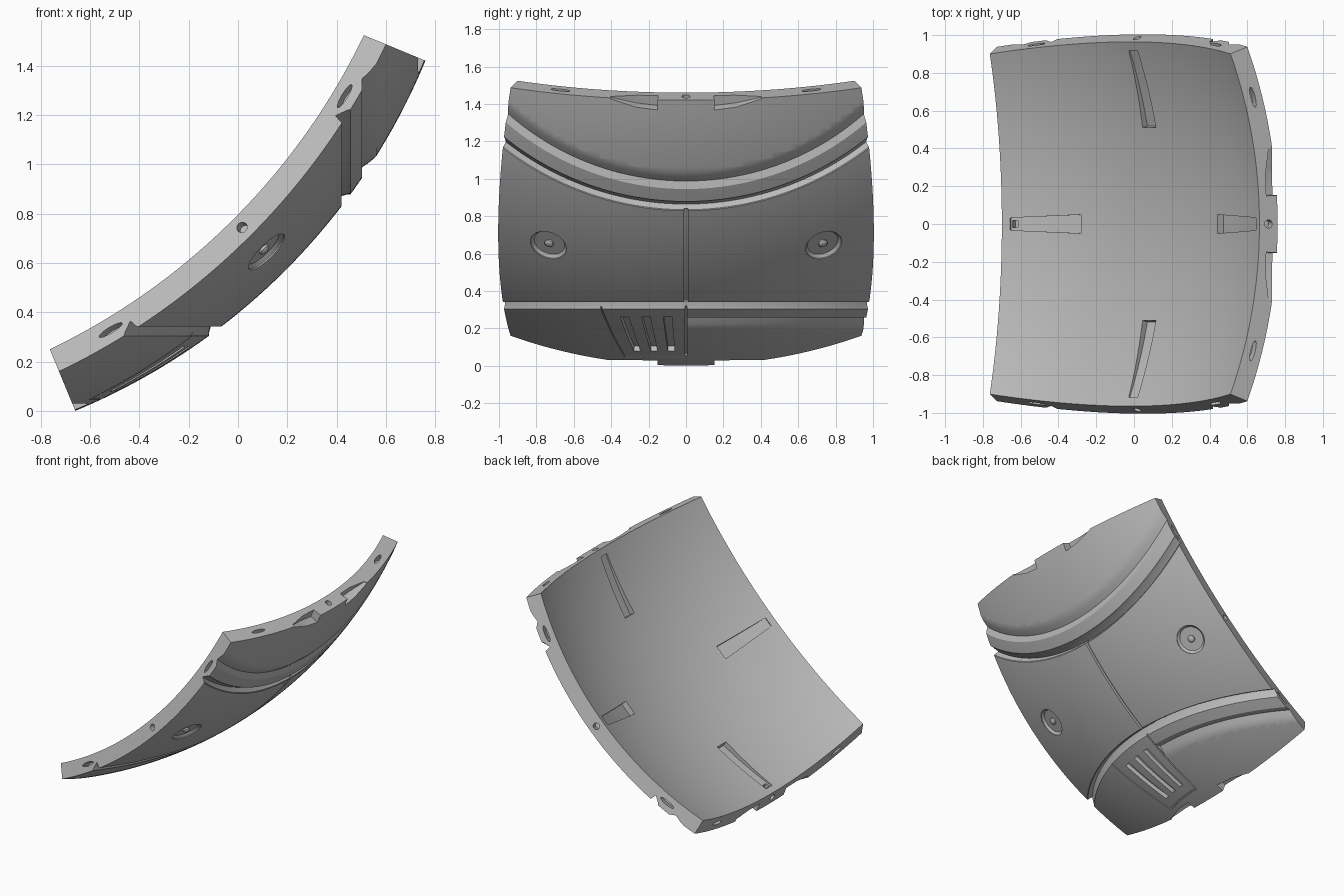
import bpy
import bmesh
from math import sin, cos, tan, pi, radians, acos
from mathutils import Vector

if "Cube" in bpy.data.objects:
    bpy.data.objects.remove(bpy.data.objects["Cube"], do_unlink=True)

# Sphere the panel is cut from, and the panel's own axes
C = Vector((-1.664, 0, 2.425))
R, RI = 2.624, 2.52
MID = (R + RI) / 2
HALF = 22.5
U = Vector((1, 0, -1)).normalized()
V = Vector((0, 1, 0))
W = Vector((1, 0, 1)).normalized()

grey = bpy.data.materials.new("plain grey")
grey.use_nodes = True
grey.diffuse_color = (0.5, 0.5, 0.5, 1)
grey.node_tree.nodes["Principled BSDF"].inputs["Base Color"].default_value = (0.5, 0.5, 0.5, 1)


def facing(edge, p, q):
    """Direction p degrees towards an edge (0 to 3) and q degrees along it."""
    a = edge * pi / 2
    e, f = W * cos(a) + V * sin(a), V * cos(a) - W * sin(a)
    return (U + e * tan(radians(p)) + f * tan(radians(q))).normalized()


def meridian(theta, h):
    """Direction around the vertical axis, at depth h below the centre."""
    phi, t = acos(h / R), radians(theta)
    return Vector((sin(phi) * cos(t), sin(phi) * sin(t), -cos(phi)))


def spread(a, b, n):
    return [a + (b - a) * i / n for i in range(n + 1)]


cutters = [bmesh.new() for _ in range(3)]


def loft(bm, sections):
    """Closed solid through a row of equal loops."""
    rows = [[bm.verts.new(p) for p in s] for s in sections]
    n = len(rows[0])
    for a, b in zip(rows, rows[1:]):
        for i in range(n):
            bm.faces.new((a[i], a[(i + 1) % n], b[(i + 1) % n], b[i]))
    bm.faces.new(rows[0][::-1])
    bm.faces.new(rows[-1])


def strip(bm, pairs, lows, highs):
    """Radial slot through pairs of directions, between two radii."""
    loft(bm, [[C + a * lo, C + b * lo, C + b * hi, C + a * hi]
              for (a, b), lo, hi in zip(pairs, lows, highs)])


def thin_slot(bm, pairs, depth):
    strip(bm, pairs, [R - depth] * len(pairs), [R + 0.04] * len(pairs))


def ring_groove(profile, upright, start, end):
    """Groove turned about the x axis, or about the vertical one."""
    rows = []
    for deg in spread(start, end, 72):
        t = radians(deg)
        if upright:
            rows.append([C + Vector((r * cos(t), r * sin(t), -h)) for h, r in profile])
        else:
            rows.append([C + Vector((h, r * sin(t), -r * cos(t))) for h, r in profile])
    loft(cutters[0], rows)


# Panel joints and stepped grooves
joint = [(2.083, 1.66), (2.083, 1.59), (2.06, 1.56), (2.105, 1.547), (2.12, 1.546), (2.15, 1.66)]
step = [(2.167, 1.56), (2.167, 1.437), (2.2, 1.414), (2.225, 1.391), (2.3, 1.5)]
for upright in (False, True):
    ring_groove(joint, upright, -50, 50)
    ring_groove(step, upright, 0.3 if upright else -52, 52)

# Centre seam and the lines around the vent panel
thin_slot(cutters[1], [(facing(0, p, -0.22), facing(0, p, 0.22)) for p in spread(-7.7, 7.7, 14)], 0.02)
thin_slot(cutters[1], [(facing(0, p, -0.1), facing(0, p, 0.1)) for p in spread(-19.5, -8.5, 10)], 0.012)
thin_slot(cutters[1], [(meridian(-17.2, h), meridian(-16.9, h)) for h in spread(2.11, 2.375, 8)], 0.01)
thin_slot(cutters[2], [(meridian(t, 2.374), meridian(t, 2.379)) for t in spread(-17.2, 0, 10)], 0.01)

# Three vents
for theta in (-12.8, -8.3, -3.8):
    thin_slot(cutters[1], [(meridian(theta - 0.9, h), meridian(theta + 0.9, h))
                           for h in spread(2.165, 2.345, 6)], 0.03)

# Finger notches on the upper and lower edges
for edge in (0, 2):
    for side in (-1, 1):
        shape = [(3.6, 21.2, 0.06), (6.4, 21.5, 0.055), (9.6, 22.4, 0.02)]
        strip(cutters[1], [(facing(edge, p, side * q), facing(edge, 23.2, side * q)) for q, p, d in shape],
              [R - d for q, p, d in shape], [R + 0.04] * 3)

for edge in range(4):
    # Ramped pockets on the inside
    ts = spread(0, 1, 5)
    strip(cutters[1], [(facing(edge, 21.4 - 9.7 * t, -0.8 - 0.35 * t),
                        facing(edge, 21.4 - 9.7 * t, 0.8 + 0.35 * t)) for t in ts],
          [RI - 0.05] * 6, [RI + 0.008 + 0.03 * t for t in ts])
    # Pin hole and two lens slots in each edge face
    for q, length, height in ((0, 0.022, 0.022), (16.3, 0.055, 0.013), (-16.3, 0.055, 0.013)):
        mid, out = facing(edge, HALF, q), facing(edge, 90 + HALF, 0)
        normal = (facing(edge, 89.99, 0) - U * tan(radians(HALF))).normalized()
        along = normal.cross(mid).normalized()
        loft(cutters[1], [[C + mid * (MID + height * sin(i * pi / 8)) + along * (length * cos(i * pi / 8))
                           + normal * d for i in range(16)] for d in (-0.05, 0.03)])

# Catch hole at the tip of the lower pocket
strip(cutters[2], [(facing(2, p, -0.45), facing(2, p, 0.45)) for p in (20.5, 21.2)],
      [RI - 0.03] * 2, [RI + 0.05] * 2)


def disc_loops(axis, profile, n=32):
    a = axis.cross(W).normalized()
    b = axis.cross(a)
    return [[C + axis * rho + (a * cos(i * 2 * pi / n) + b * sin(i * 2 * pi / n)) * rad
             for i in range(n)] for rad, rho in profile]


# Round dishes
for side in (-1, 1):
    loft(cutters[1], disc_loops(facing(0, 0, 16.3 * side),
                                [(0.1, R + 0.04), (0.1, R - 0.008), (0.085, R - 0.022)]))


def make_object(name, bm):
    bmesh.ops.recalc_face_normals(bm, faces=bm.faces)
    mesh = bpy.data.meshes.new(name)
    bm.to_mesh(mesh)
    bm.free()
    mesh.materials.append(grey)
    ob = bpy.data.objects.new(name, mesh)
    bpy.context.collection.objects.link(ob)
    return ob


def smooth(ob):
    bpy.ops.object.select_all(action="DESELECT")
    ob.select_set(True)
    bpy.context.view_layer.objects.active = ob
    bpy.ops.object.shade_smooth_by_angle(angle=radians(25))


# Curved shell: a grid wrapped on the sphere and thickened towards its centre
bm = bmesh.new()
bmesh.ops.create_grid(bm, x_segments=56, y_segments=56, size=HALF)
for v in bm.verts:
    v.co = C + facing(0, v.co.x, v.co.y) * R
inner = bmesh.ops.extrude_face_region(bm, geom=bm.faces[:], use_keep_orig=True)["geom"]
for v in inner:
    if isinstance(v, bmesh.types.BMVert):
        v.co = C + (v.co - C) * (RI / R)
panel = make_object("curved_panel", bm)

# Cut all recesses
bpy.context.view_layer.objects.active = panel
for i, bm in enumerate(cutters):
    cutter = make_object("recess_cutter_%d" % i, bm)
    cutter.hide_render = True
    mod = panel.modifiers.new("recess", "BOOLEAN")
    mod.operation, mod.solver, mod.object = "DIFFERENCE", "EXACT", cutter
    bpy.ops.object.modifier_apply(modifier=mod.name)
    bpy.data.objects.remove(cutter, do_unlink=True)
smooth(panel)

# Small studs in the dishes
for side, name in ((-1, "front_stud"), (1, "back_stud")):
    bm = bmesh.new()
    loft(bm, disc_loops(facing(0, 0, 16.3 * side),
                        [(0.024, R - 0.03), (0.024, R - 0.012), (0.017, R - 0.005), (0.008, R - 0.002)], 20))
    smooth(make_object(name, bm))
